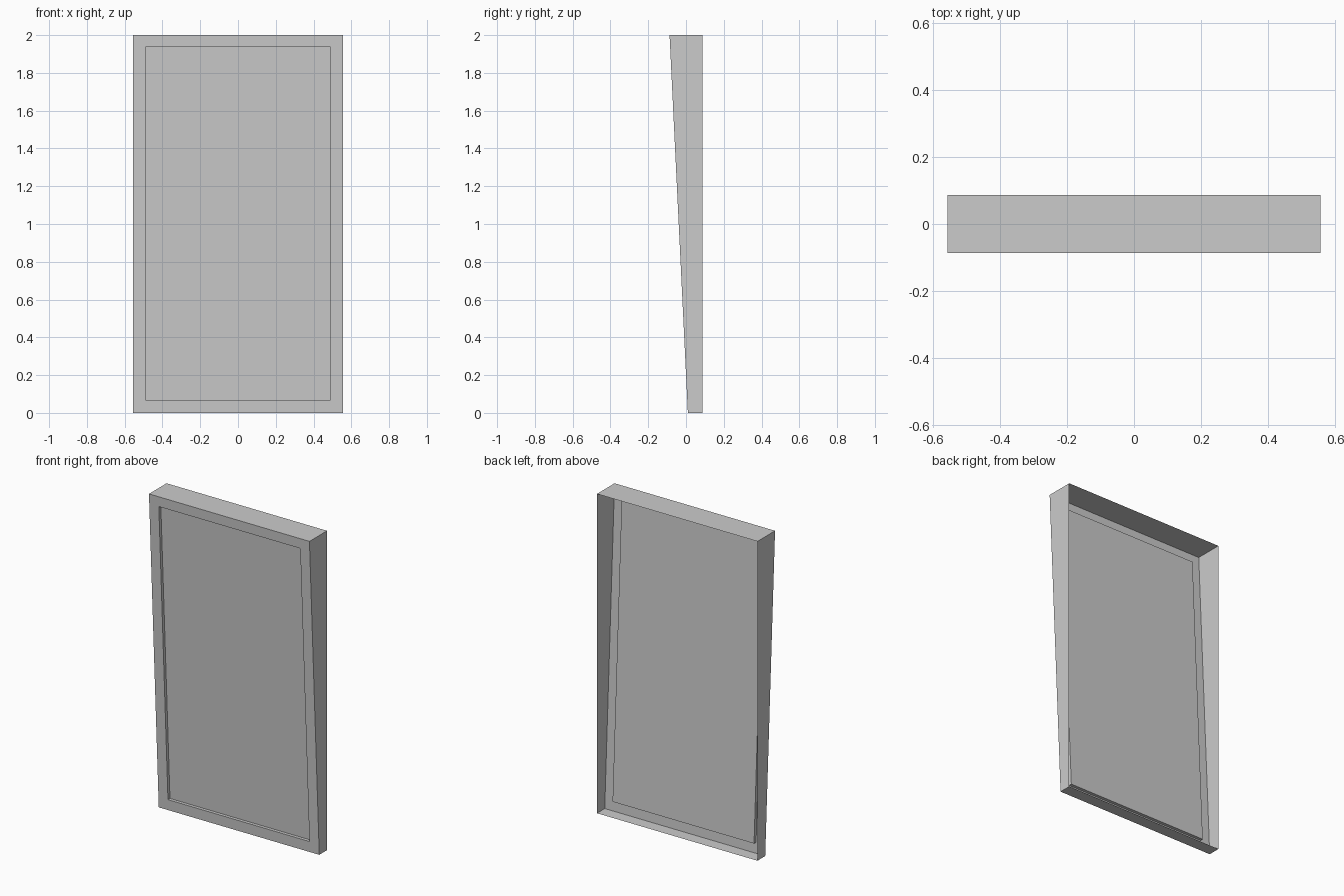
import bpy, bmesh

if "Cube" in bpy.data.objects:
    bpy.data.objects.remove(bpy.data.objects["Cube"])

W, H = 0.556, 2.0            # half width, height
BACK, Y_BOT, Y_TOP = 0.087, 0.01, -0.087
RECESS = 0.02


def front_y(z):
    return Y_BOT + (Y_TOP - Y_BOT) * z / H


def ring(bm, hw, z0, z1, yf):
    pts = ((-hw, z0), (hw, z0), (hw, z1), (-hw, z1))
    return [bm.verts.new((x, yf(z), z)) for x, z in pts]


def bridge(bm, a, b):
    for i in range(4):
        j = (i + 1) % 4
        bm.faces.new((a[i], a[j], b[j], b[i]))


def finish(bm, name):
    me = bpy.data.meshes.new(name)
    bm.to_mesh(me)
    bm.free()
    ob = bpy.data.objects.new(name, me)
    bpy.context.collection.objects.link(ob)
    return ob


# Open-backed wedge frame: side walls, leaning front border, recess step
bm = bmesh.new()
rings = [ring(bm, W, 0, H, lambda z: BACK),
         ring(bm, W, 0, H, front_y),
         ring(bm, 0.49, 0.067, 1.937, front_y),
         ring(bm, 0.49, 0.067, 1.937, lambda z: front_y(z) + RECESS)]
for a, b in zip(rings, rings[1:]):
    bridge(bm, a, b)
finish(bm, "frame")

# Flat panel at the bottom of the recess
bm = bmesh.new()
bm.faces.new(ring(bm, 0.49, 0.067, 1.937, lambda z: front_y(z) + RECESS))
finish(bm, "panel")
